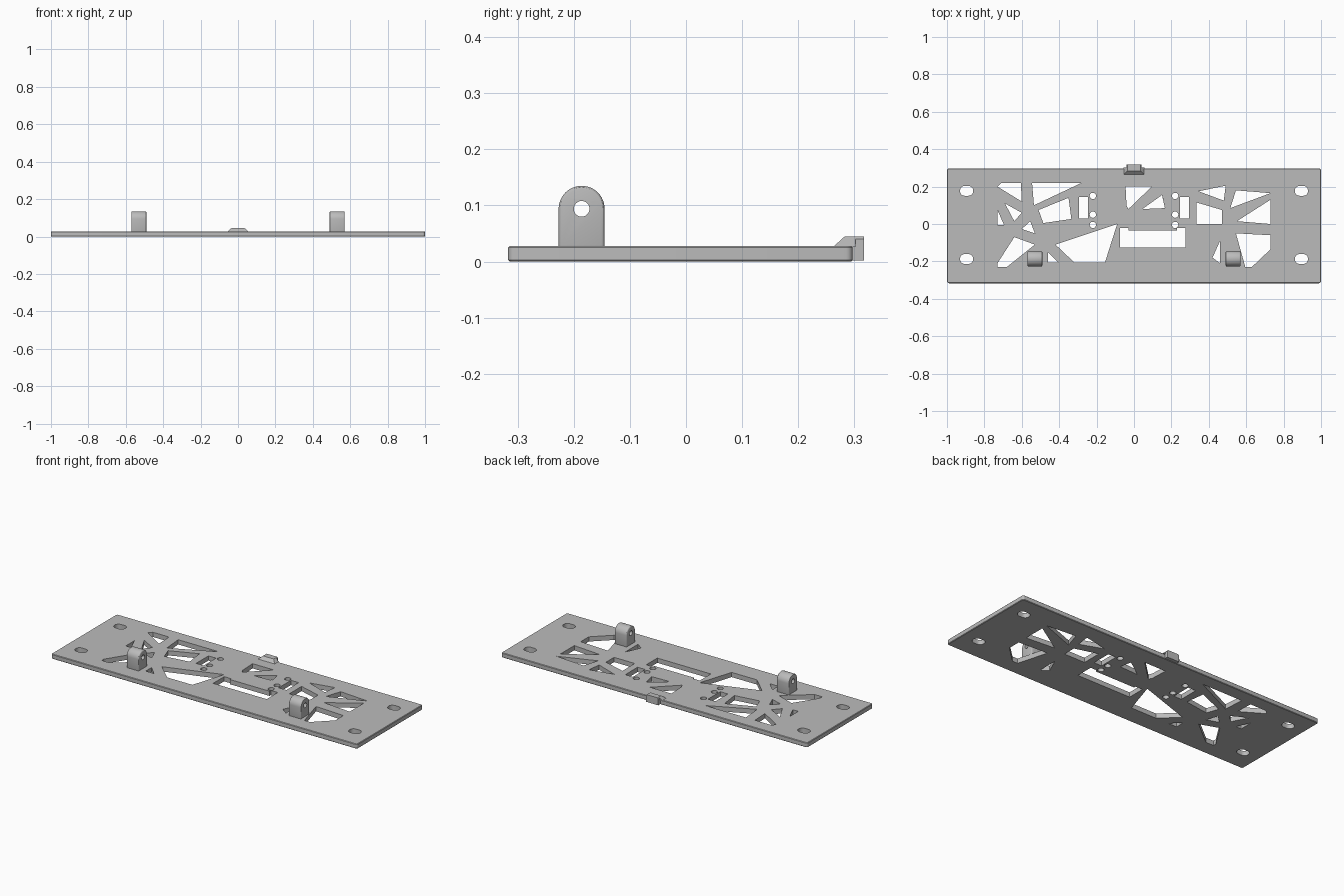
import bpy
import bmesh
import math
from mathutils import Vector

if "Cube" in bpy.data.objects:
    bpy.data.objects.remove(bpy.data.objects["Cube"], do_unlink=True)

THICK = 0.028          # plate thickness
LUG_Y, LUG_Z = -0.186, 0.094

grey = bpy.data.materials.new("plain grey")
grey.use_nodes = True
grey.diffuse_color = (0.5, 0.5, 0.5, 1)
grey.node_tree.nodes["Principled BSDF"].inputs["Base Color"].default_value = (0.5, 0.5, 0.5, 1)


def make_object(name, bm):
    bmesh.ops.recalc_face_normals(bm, faces=bm.faces)
    mesh = bpy.data.meshes.new(name)
    bm.to_mesh(mesh)
    bm.free()
    mesh.materials.append(grey)
    obj = bpy.data.objects.new(name, mesh)
    bpy.context.collection.objects.link(obj)
    return obj


def add_prism(bm, points, direction):
    """Extrude a closed 3D outline along a direction."""
    face = bm.faces.new([bm.verts.new(p) for p in points])
    extruded = bmesh.ops.extrude_face_region(bm, geom=[face], use_keep_orig=True)
    verts = [v for v in extruded["geom"] if isinstance(v, bmesh.types.BMVert)]
    bmesh.ops.translate(bm, verts=verts, vec=direction)


def arc(cx, cy, radius, start, end, steps):
    angles = [math.radians(start + (end - start) * i / steps) for i in range(steps + 1)]
    return [(cx + radius * math.cos(a), cy + radius * math.sin(a)) for a in angles]


def circle(cx, cy, radius, steps=24):
    return arc(cx, cy, radius, 0, 360, steps)[:-1]


def rectangle(x0, x1, y0, y1):
    return [(x0, y0), (x1, y0), (x1, y1), (x0, y1)]


def rounded(x0, x1, y0, y1, r, steps=8):
    return (arc(x1 - r, y1 - r, r, 0, 90, steps) + arc(x0 + r, y1 - r, r, 90, 180, steps)
            + arc(x0 + r, y0 + r, r, 180, 270, steps) + arc(x1 - r, y0 + r, r, 270, 360, steps))


def bevel(obj, width, segments):
    mod = obj.modifiers.new("edge bevel", "BEVEL")
    mod.width, mod.segments = width, segments
    mod.limit_method, mod.angle_limit = "ANGLE", math.radians(50)


def cut(obj, cutter):
    """Subtract the cutter, bake the modifiers and drop the cutter."""
    cutter.hide_render = True
    mod = obj.modifiers.new("holes", "BOOLEAN")
    mod.operation, mod.solver, mod.object = "DIFFERENCE", "EXACT", cutter
    graph = bpy.context.evaluated_depsgraph_get()
    baked = bpy.data.meshes.new_from_object(obj.evaluated_get(graph))
    obj.modifiers.clear()
    obj.data = baked
    bpy.data.objects.remove(cutter, do_unlink=True)


def smooth(obj):
    bpy.ops.object.select_all(action="DESELECT")
    obj.select_set(True)
    bpy.context.view_layer.objects.active = obj
    bpy.ops.object.shade_smooth_by_angle(angle=math.radians(30))


# Openings in the left-hand half of the web, seen from above
west_web = [
    [(-.73, .2), (-.71, .22), (-.605, .22), (-.6, .12)],
    [(-.545, .22), (-.28, .22), (-.535, .1)],
    [(-.69, .11), (-.6, .06), (-.64, .015)],
    [(-.73, .075), (-.695, -.005), (-.73, -.005)],
    [(-.555, .015), (-.53, -.05), (-.6, -.027)],
    [(-.51, .075), (-.35, .14), (-.335, .027), (-.485, .005)],
    [(-.64, -.07), (-.53, -.11), (-.68, -.23), (-.73, -.23), (-.73, -.21)],
    [(-.46, -.15), (-.405, -.205), (-.46, -.205)],
    [(-.09, 0), (-.155, -.205), (-.32, -.205), (-.42, -.11)],
]
# Openings in the middle and the right-hand half
east_web = [
    [(-.045, .2), (.095, .2), (-.03, .08), (-.04, .1)],
    [(.15, .155), (.165, .085), (.045, .08)],
    [(.345, .175), (.49, .205), (.48, .125)],
    [(.335, .115), (.47, .075), (.47, 0), (.335, 0)],
    [(.545, .18), (.73, .165), (.515, .085)],
    [(.73, .13), (.73, 0), (.55, .015)],
    [(.545, -.05), (.73, -.06), (.73, -.135), (.63, -.23), (.595, -.23)],
    [(.46, -.09), (.46, -.21), (.42, -.18)],
]
# Wide window with a shallow lip, small slots, screw holes and corner slots
openings = west_web + east_web
openings.append([(-.075, -.125), (.275, -.125), (.275, -.022), (.23, -.022),
                 (.23, -.034), (-.03, -.034), (-.03, -.022), (-.075, -.022)])
for side in (-1, 1):
    openings.append(rectangle(side * .27 - .025, side * .27 + .025, .03, .145))
    openings += [circle(side * .22, y, .017) for y in (.15, .05, -.005)]
    for y in (.177, -.187):
        openings.append(rounded(side * .895 - .035, side * .895 + .035, y - .026, y + .026, .024))

# Base plate
bm = bmesh.new()
add_prism(bm, [(x, y, 0) for x, y in rounded(-1, 1, -.317, .297, .012, 5)], Vector((0, 0, THICK)))
plate = make_object("base_plate", bm)
bevel(plate, .003, 1)

bm = bmesh.new()
for outline in openings:
    add_prism(bm, [(x, y, -.05) for x, y in outline], Vector((0, 0, .15)))
cut(plate, make_object("plate_cutter", bm))
smooth(plate)

# Pair of round-topped lugs with a cross hole
for name, x in (("right_lug", -.53), ("left_lug", .53)):
    r = .041
    profile = [(LUG_Y - r, THICK - .005), (LUG_Y + r, THICK - .005)]
    profile += arc(LUG_Y, LUG_Z, r, 0, 180, 24)
    bm = bmesh.new()
    add_prism(bm, [(x - .04, y, z) for y, z in profile], Vector((.08, 0, 0)))
    lug = make_object(name, bm)
    bevel(lug, .006, 3)
    bm = bmesh.new()
    add_prism(bm, [(x - .1, y, z) for y, z in circle(LUG_Y, LUG_Z, .014)], Vector((.2, 0, 0)))
    cut(lug, make_object("lug_cutter", bm))
    smooth(lug)

# Latch on the back edge: sloped pad on top of the plate
bm = bmesh.new()
base = [bm.verts.new((x, y, THICK - .002)) for x, y in rectangle(-.057, .057, .262, .302)]
top = [bm.verts.new((x, y, .045)) for x, y in rectangle(-.035, .035, .283, .302)]
bm.faces.new(base)
bm.faces.new(top)
for i in range(4):
    j = (i + 1) % 4
    bm.faces.new((base[i], base[j], top[j], top[i]))
make_object("latch_pad", bm)

# Latch tongue hanging behind the plate
bm = bmesh.new()
add_prism(bm, [(x, .295, .002) for x in (-.04, .04)] + [(.04, .295, .04), (.035, .295, .045),
          (-.035, .295, .045), (-.04, .295, .04)], Vector((0, .022, 0)))
make_object("latch_tongue", bm)
